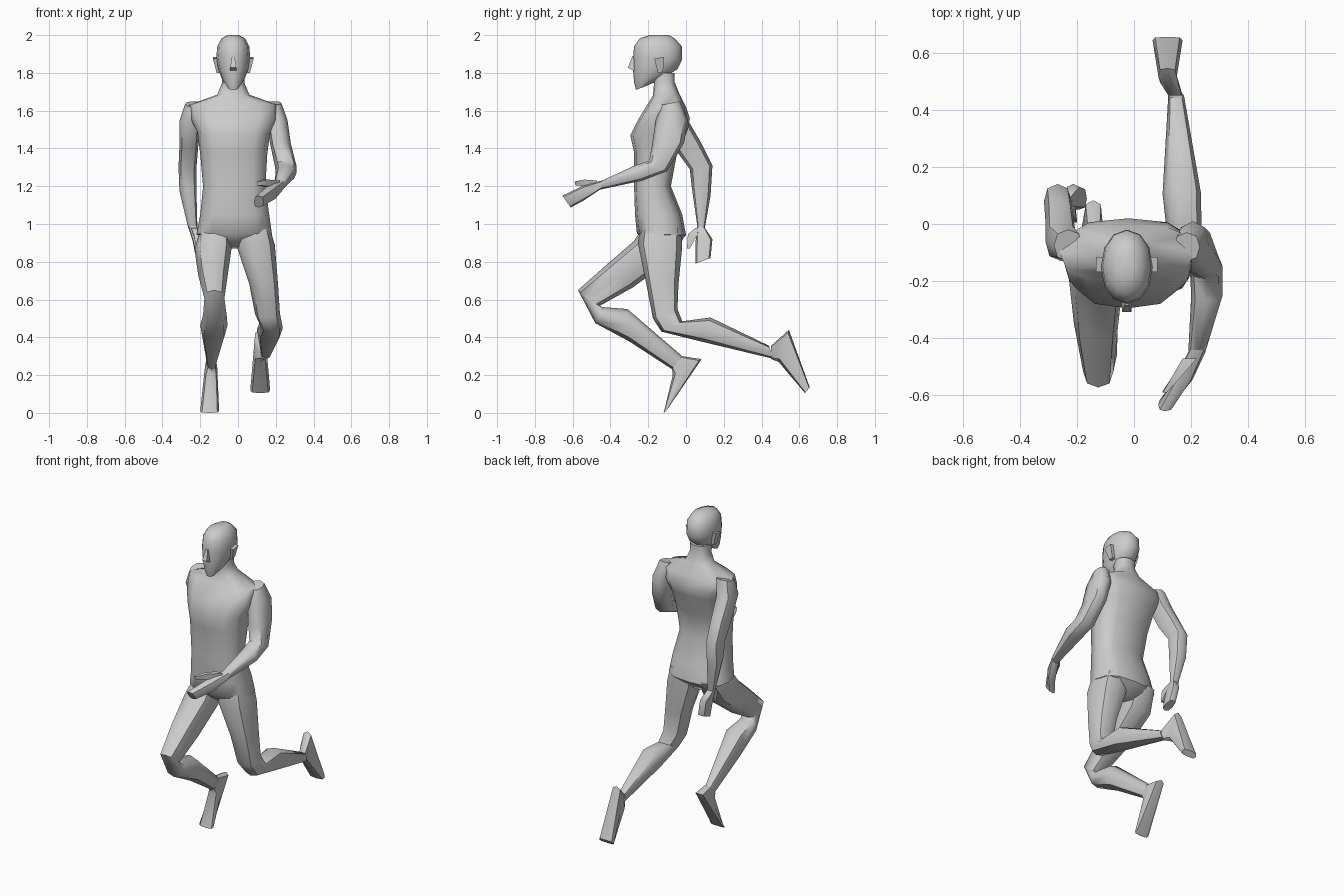
import bpy, math

CX = -0.025  # body centre line


def loft(name, sections, sides=8, power=0.85, angle=50):
    """Rings from (front y, front z, back y, back z, x min, x max), capped."""
    verts, faces = [], []
    for fy, fz, by, bz, x0, x1 in sections:
        for i in range(sides):
            a = 2 * math.pi * i / sides + (math.pi / 4 if sides == 4 else 0)
            c, s = math.cos(a), math.sin(a)
            k = math.sqrt(2) if sides == 4 else 1
            c = math.copysign(abs(c * k) ** power, c)
            s = math.copysign(abs(s * k) ** power, s)
            t = (1 - s) / 2
            verts.append(((x0 + x1) / 2 + c * (x1 - x0) / 2,
                          by + (fy - by) * t, bz + (fz - bz) * t))
    n = len(sections)
    for r in range(n - 1):
        for i in range(sides):
            j = (i + 1) % sides
            faces.append((r * sides + i, r * sides + j,
                          (r + 1) * sides + j, (r + 1) * sides + i))
    faces.append(tuple(range(sides))[::-1])
    faces.append(tuple(range((n - 1) * sides, n * sides)))
    me = bpy.data.meshes.new(name)
    me.from_pydata(verts, [], faces)
    ob = bpy.data.objects.new(name, me)
    bpy.context.collection.objects.link(ob)
    bpy.ops.object.select_all(action='DESELECT')
    ob.select_set(True)
    bpy.context.view_layer.objects.active = ob
    bpy.ops.object.mode_set(mode='EDIT')
    bpy.ops.mesh.select_all(action='SELECT')
    bpy.ops.mesh.normals_make_consistent(inside=False)
    bpy.ops.object.mode_set(mode='OBJECT')
    bpy.ops.object.shade_smooth_by_angle(angle=math.radians(angle))
    return ob


# Torso and neck
loft("torso", [
    (-.18, .88, -.07, .87, -.07, .03),
    (-.26, .95, 0, .94, -.22, .18),
    (-.27, 1.05, -.02, 1.05, -.20, .165),
    (-.275, 1.2, -.08, 1.2, -.185, .145),
    (-.275, 1.38, -.05, 1.36, -.20, .155),
    (-.295, 1.47, .01, 1.5, -.215, .17),
    (-.255, 1.55, .02, 1.56, -.25, .21),
    (-.20, 1.64, 0, 1.62, -.26, .21),
    (-.175, 1.68, -.035, 1.69, -.11, .06),
    (-.17, 1.74, -.06, 1.75, -.085, .035),
    (-.18, 1.8, -.06, 1.8, -.085, .035)], 12, .75)

# Head, nose and ears
head = [(-.265, 1.71, -.20, 1.735, .03), (-.275, 1.75, -.10, 1.785, .06),
        (-.28, 1.81, -.045, 1.82, .078), (-.28, 1.88, -.02, 1.87, .09),
        (-.275, 1.94, -.022, 1.94, .085), (-.245, 1.983, -.06, 1.983, .062),
        (-.19, 2.0, -.09, 2.0, .03)]
loft("head", [(a, b, c, d, CX - w, CX + w) for a, b, c, d, w in head], 12, .95)
loft("nose", [(-.285, 1.815, -.26, 1.81, CX - .018, CX + .018),
              (-.308, 1.828, -.26, 1.825, CX - .016, CX + .016),
              (-.283, 1.89, -.26, 1.89, CX - .007, CX + .007)], 4, 1)
for side, label in ((-1, "right"), (1, "left")):
    loft("ear_" + label, [
        (-.148, 1.80, -.122, 1.805, *sorted((CX + side * .06, CX + side * .088))),
        (-.168, 1.875, -.115, 1.885, *sorted((CX + side * .07, CX + side * .108)))],
        4, 1, 30)

# Left arm swinging forward
loft("left_arm", [
    (-.13, 1.63, -.03, 1.65, .14, .23),
    (-.16, 1.55, .01, 1.55, .15, .262),
    (-.18, 1.42, -.01, 1.43, .17, .28),
    (-.195, 1.335, -.10, 1.28, .195, .31),
    (-.27, 1.31, -.23, 1.23, .2, .31),
    (-.44, 1.232, -.455, 1.182, .19, .25)])
loft("left_hand", [
    (-.44, 1.232, -.455, 1.182, .19, .25),
    (-.55, 1.2, -.54, 1.125, .14, .205),
    (-.655, 1.15, -.61, 1.087, .085, .135)], 8, .7)
loft("left_thumb", [
    (-.47, 1.23, -.47, 1.19, .17, .22),
    (-.54, 1.235, -.54, 1.2, .13, .16),
    (-.59, 1.225, -.585, 1.205, .10, .115)], 4, 1)

# Right arm swinging back
loft("right_arm", [
    (-.13, 1.62, -.02, 1.65, -.28, -.18),
    (-.13, 1.54, .01, 1.55, -.31, -.2),
    (-.06, 1.4, .08, 1.43, -.31, -.21),
    (.02, 1.29, .14, 1.31, -.315, -.22),
    (.03, 1.2, .13, 1.15, -.31, -.22),
    (.06, .99, .10, .98, -.265, -.215)])
loft("right_hand", [
    (.06, .99, .10, .98, -.265, -.215),
    (.05, .9, .14, .92, -.24, -.185),
    (.05, .79, .13, .82, -.22, -.165)], 8, .7)
loft("right_thumb", [
    (.05, .98, .08, .98, -.25, -.22),
    (.01, .945, .06, .94, -.235, -.205),
    (.005, .87, .02, .87, -.22, -.2)], 4, 1)

# Left leg trailing
loft("left_leg", [
    (-.24, 1.0, -.02, .98, .01, .165),
    (-.255, .9, -.02, .88, -.01, .195),
    (-.21, .68, -.04, .68, .06, .212),
    (-.175, .5, -.045, .55, .09, .222),
    (-.13, .43, -.02, .485, .12, .236),
    (.08, .378, .13, .505, .1, .235),
    (.46, .287, .44, .355, .12, .175)])
loft("left_foot", [
    (.45, .285, .45, .355, .12, .17),
    (.49, .27, .545, .44, .085, .15),
    (.63, .105, .655, .135, .065, .17)], 8, .6)

# Right leg lifted in front
loft("right_leg", [
    (-.22, 1.0, 0, .95, -.2, -.04),
    (-.275, .91, -.07, .82, -.23, -.035),
    (-.42, .785, -.28, .665, -.21, -.055),
    (-.572, .65, -.46, .565, -.178, -.072),
    (-.48, .475, -.44, .56, -.185, -.06),
    (-.3, .378, -.31, .55, -.2, -.055),
    (-.075, .232, -.02, .3, -.165, -.115)])
loft("right_foot", [
    (-.075, .232, -.02, .3, -.165, -.115),
    (-.07, .2, .083, .285, -.175, -.11),
    (-.118, .0, -.098, .02, -.2, -.1)], 8, .6)
